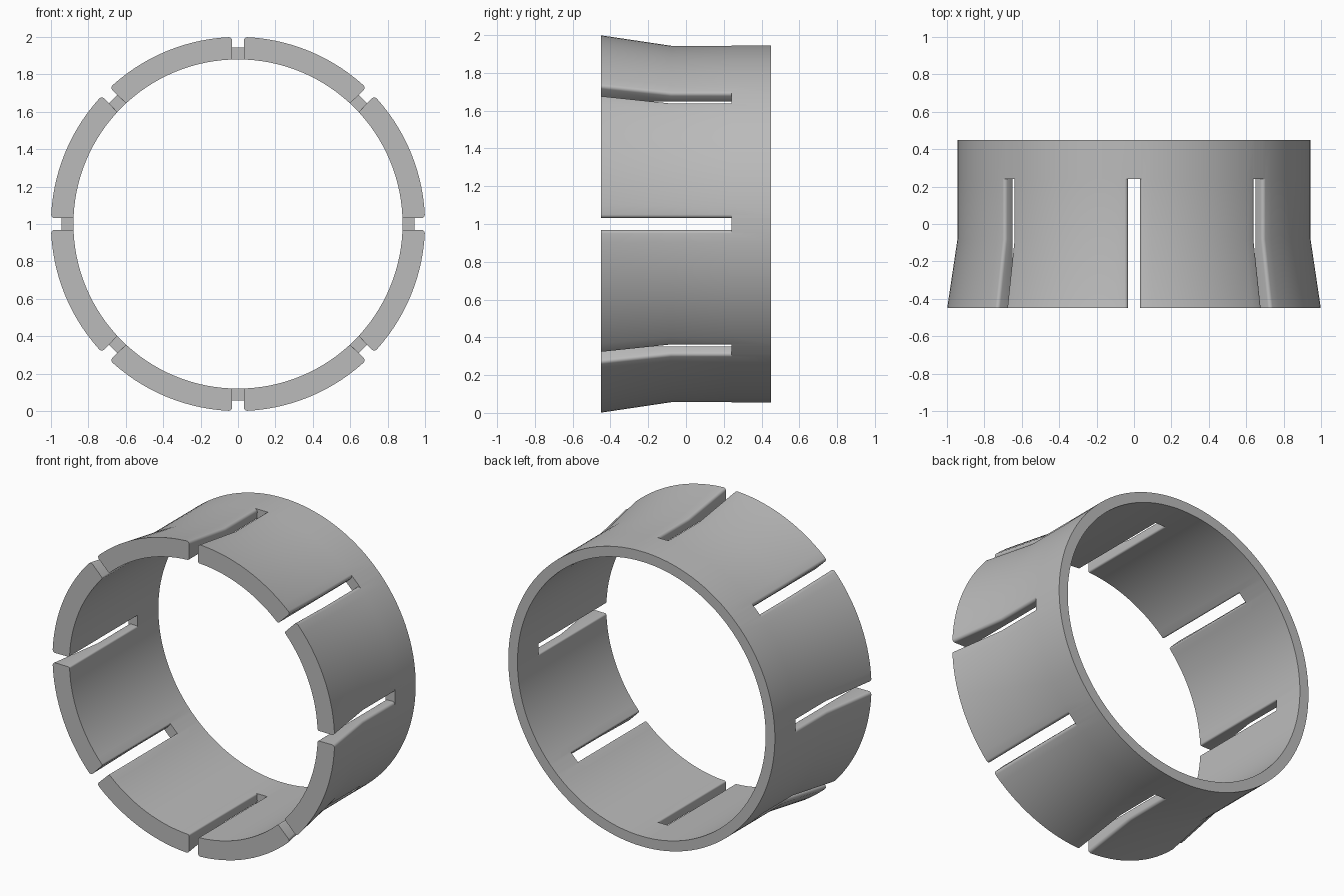
import bpy, bmesh, math

if "Cube" in bpy.data.objects:
    bpy.data.objects.remove(bpy.data.objects["Cube"])

INNER, OUTER, FLARE = 0.88, 0.945, 1.0
FRONT, BEND, SLOT_END, BACK = -0.45, -0.08, 0.24, 0.45
SLOT_HALF, OUT_FILLET, IN_FILLET = 0.032, 0.018, 0.01
SLOTS, ARC_STEPS, FILLET_STEPS = 8, 14, 4
SECTOR = 2 * math.pi / SLOTS

# Stations along the axis: y, outer radius, whether the slot fillets apply
stations = [(FRONT, FLARE, 1), (BEND, OUTER, 1), (SLOT_END, OUTER, 1),
            (SLOT_END, OUTER, 0), (BACK, OUTER, 0)]


def half_columns():
    """Columns of one tab from slot wall to tab middle: sideways part, inset part, arc fraction."""
    cols = []
    for i in range(FILLET_STEPS + 1):
        t = math.pi / 2 * i / FILLET_STEPS
        cols.append((1 - math.cos(t), 1 - math.sin(t), 0))
    half = ARC_STEPS // 2
    return cols + [(1, 0, i / half) for i in range(1, half + 1)]


def point(bm, sector, col, side, y, radius, fillet, inset_on):
    shift, inset, frac = col
    edge = math.asin((SLOT_HALF + shift * fillet) / radius)
    angle = edge + (SECTOR / 2 - edge) * frac - SECTOR / 2
    angle = (sector + 0.5) * SECTOR + side * angle
    sign = -1 if fillet == OUT_FILLET else 1
    r = radius + sign * inset * fillet * inset_on
    return bm.verts.new((r * math.sin(angle), y, 1 + r * math.cos(angle)))


bm = bmesh.new()
half = half_columns()
columns = [(c, 1) for c in half] + [(c, -1) for c in reversed(half[:-1])]
tabs = []
for s in range(SLOTS):
    tab = []
    for col, side in columns:
        outer = [point(bm, s, col, side, y, r, OUT_FILLET, on) for y, r, on in stations]
        inner = [point(bm, s, col, side, y, INNER, IN_FILLET, on) for y, r, on in stations]
        tab.append((outer, inner))
    tabs.append(tab)

last = len(stations) - 1
for s, tab in enumerate(tabs):
    # Tab skins, front and back rims
    for (o1, i1), (o2, i2) in zip(tab, tab[1:]):
        for k in range(last):
            bm.faces.new((o1[k], o2[k], o2[k + 1], o1[k + 1]))
            bm.faces.new((i1[k], i1[k + 1], i2[k + 1], i2[k]))
        bm.faces.new((o1[0], i1[0], i2[0], o2[0]))
        bm.faces.new((o1[last], o2[last], i2[last], i1[last]))
    # Slot walls
    for o, i in (tab[0], tab[-1]):
        for k in range(2):
            bm.faces.new((o[k], o[k + 1], i[k + 1], i[k]))
    # Slot floor and the solid band behind it
    (o1, i1), (o2, i2) = tab[-1], tabs[(s + 1) % SLOTS][0]
    bm.faces.new((o1[3], o1[2], i1[2], i1[3], i2[3], i2[2], o2[2], o2[3]))
    bm.faces.new((o1[3], o2[3], o2[4], o1[4]))
    bm.faces.new((i1[3], i1[4], i2[4], i2[3]))
    bm.faces.new((o1[4], o2[4], i2[4], i1[4]))

bmesh.ops.remove_doubles(bm, verts=bm.verts[:], dist=1e-5)
bmesh.ops.recalc_face_normals(bm, faces=bm.faces[:])
mesh = bpy.data.meshes.new("slotted_ring")
bm.to_mesh(mesh)
bm.free()
ring = bpy.data.objects.new("slotted_ring", mesh)
bpy.context.collection.objects.link(ring)

# Plain grey material
grey = bpy.data.materials.new("plain_grey")
grey.use_nodes = True
colour = (0.5, 0.5, 0.5, 1)
grey.diffuse_color = colour
grey.node_tree.nodes["Principled BSDF"].inputs["Base Color"].default_value = colour
mesh.materials.append(grey)

# Smooth curved skins, crisp rims and bend
bpy.context.view_layer.objects.active = ring
ring.select_set(True)
bpy.ops.object.shade_smooth_by_angle(angle=math.radians(30))
